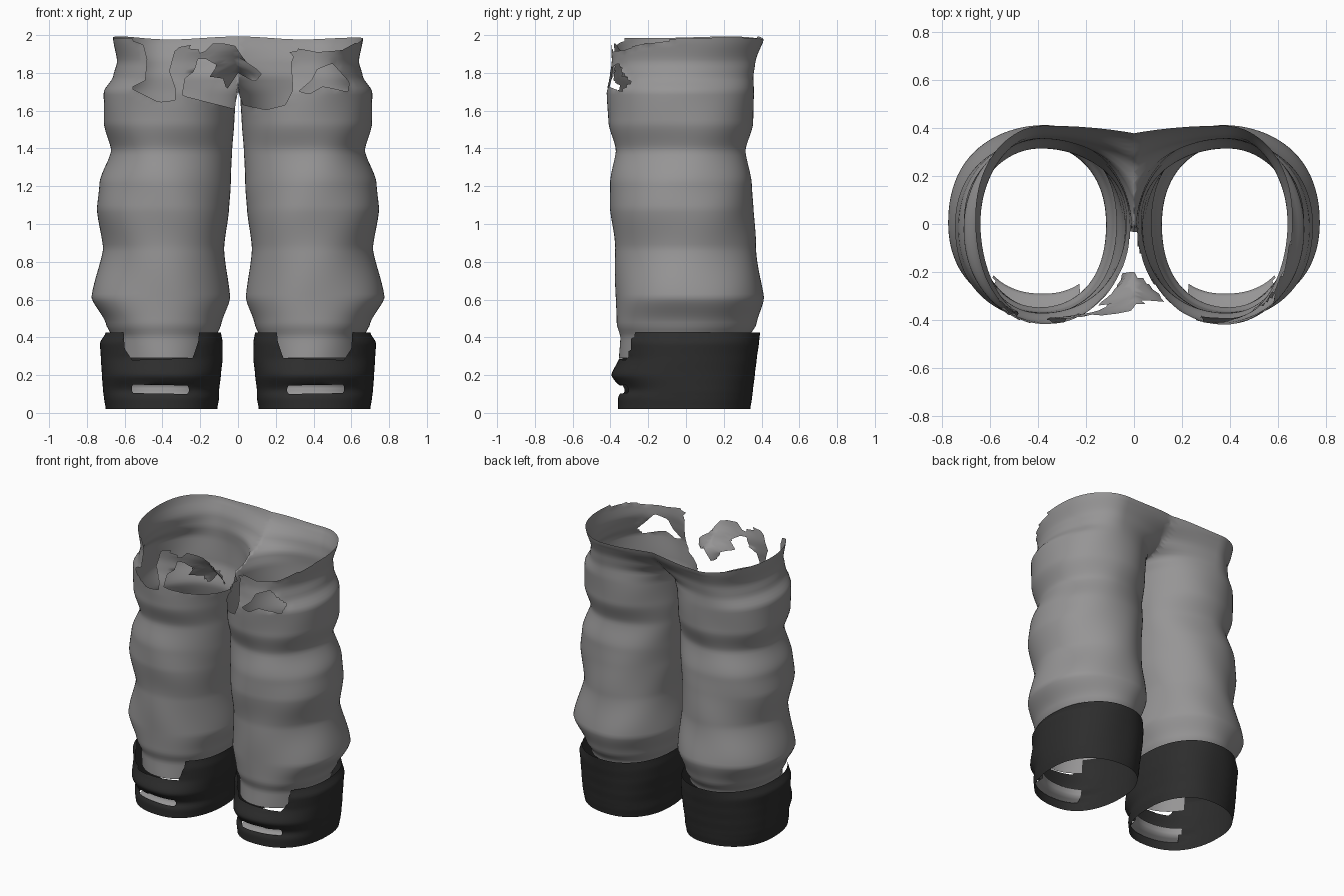
import bpy, bmesh, math
from mathutils import Vector

if "Cube" in bpy.data.objects:
    bpy.data.objects.remove(bpy.data.objects["Cube"])

CX = 0.38   # distance of each leg axis from the middle


def material(name, rgb):
    m = bpy.data.materials.new(name)
    m.diffuse_color = (*rgb, 1)
    m.use_nodes = True
    m.node_tree.nodes["Principled BSDF"].inputs["Base Color"].default_value = m.diffuse_color
    return m


GREY = material("grey cloth", (0.305, 0.30, 0.302))
BLACK = material("black leather", (0.026, 0.026, 0.026))

# rows: height, outer x, inner x, front y, back y
LEG = [(0.29, .66, .12, -.355, .31), (0.40, .665, .115, -.35, .33), (0.47, .70, .09, -.37, .37),
       (0.61, .78, .045, -.37, .415), (0.87, .71, .07, -.375, .37), (1.08, .75, .05, -.405, .355),
       (1.22, .735, .04, -.40, .35), (1.39, .67, .03, -.37, .315), (1.53, .71, .02, -.41, .355),
       (1.70, .71, .01, -.42, .36), (1.78, .66, -.02, -.405, .355), (1.86, .64, -.18, -.395, .365),
       (1.985, .665, -.60, -.40, .41)]
CUFF = [(0.02, .70, .11, -.36, .34), (0.08, .71, .10, -.36, .35), (0.12, .715, .10, -.34, .355),
        (0.20, .72, .09, -.395, .365), (0.29, .725, .08, -.355, .375), (0.37, .73, .08, -.355, .385),
        (0.425, .70, .09, -.345, .39)]
# cloth showing through the slot, bowed inwards behind the cuff
PATCH = [(0.075, .70, .11, -.352, .34), (0.10, .66, .12, -.30, .30), (0.15, .66, .12, -.29, .30),
         (0.185, .70, .11, -.375, .34)]


def row_at(rows, z):
    """Smooth interpolation between profile rows."""
    for a, b in zip(rows, rows[1:]):
        if z <= b[0]:
            break
    t = min(1, max(0, (z - a[0]) / (b[0] - a[0])))
    t = 0.5 * t + 0.5 * t * t * (3 - 2 * t)
    return [p + (q - p) * t for p, q in zip(a[1:], b[1:])]


def tube(bm, rows, side, nz, fold, power, n=88):
    """Open tube with four independent radii per height."""
    z0, z1 = rows[0][0], rows[-1][0]
    rings = []
    for i in range(nz + 1):
        z = z0 + (z1 - z0) * i / nz
        out, inn, front, back = row_at(rows, z)
        ring = []
        for k in range(n):
            a = 2 * math.pi * k / n
            c, s = math.cos(a), math.sin(a)
            px = math.copysign(abs(c) ** power, c)
            py = math.copysign(abs(s) ** power, s)
            f = 1 + fold * (math.sin(3 * a + 9 * z) + math.sin(5 * a - 13 * z))
            x = CX + px * (out - CX if c > 0 else CX - inn) * f
            y = py * (back if s > 0 else -front) * f
            ring.append(bm.verts.new((side * x, y, z)))
        rings.append(ring)
    for lo, hi in zip(rings, rings[1:]):
        for k in range(n):
            f = [lo[k], lo[(k + 1) % n], hi[(k + 1) % n], hi[k]]
            bm.faces.new(f if side > 0 else f[::-1])


def keep_front(bm, top, half):
    """Below the given height keep only the front panel."""
    low = []
    for f in bm.faces:
        c = f.calc_center_median()
        if c.z < top and not (c.y < 0 and abs(abs(c.x) - 0.405) < half):
            low.append(f)
    bmesh.ops.delete(bm, geom=low, context='FACES')


def inside(poly, x, z):
    hit = False
    for (x0, z0), (x1, z1) in zip(poly, poly[1:] + poly[:1]):
        if (z0 > z) != (z1 > z) and x < x0 + (x1 - x0) * (z - z0) / (z1 - z0):
            hit = not hit
    return hit


def nearest(polys, p):
    best, dist = p, 9
    for poly in polys:
        for a, b in zip(poly, poly[1:] + poly[:1]):
            a, b = Vector(a), Vector(b)
            d = b - a
            q = a + d * min(1, max(0, (p - a).dot(d) / d.dot(d)))
            if (q - p).length < dist:
                best, dist = q, (q - p).length
    return best, dist


def cut_front(bm, holes, keep=()):
    """Tear holes in the front wall and pull the torn edge onto the outline."""
    def gone(f):
        c = f.calc_center_median()
        return (c.y < -0.02 and any(inside(h, c.x, c.z) for h in holes)
                and not any(inside(k, c.x, c.z) for k in keep))
    dead = [f for f in bm.faces if gone(f)]
    edge = {v for f in dead for v in f.verts}
    bmesh.ops.delete(bm, geom=dead, context='FACES')
    for v in edge:
        if v.is_valid:
            q, d = nearest(list(holes) + list(keep), Vector((v.co.x, v.co.z)))
            if d < 0.022:
                v.co.x, v.co.z = q


def finish(name, bm, mat):
    bmesh.ops.delete(bm, geom=[v for v in bm.verts if not v.link_faces], context='VERTS')
    me = bpy.data.meshes.new(name)
    bm.to_mesh(me)
    bm.free()
    me.materials.append(mat)
    ob = bpy.data.objects.new(name, me)
    bpy.context.collection.objects.link(ob)
    for p in me.polygons:
        p.use_smooth = True


# Trousers: two legs trimmed at the middle plane and welded
bm = bmesh.new()
for side in (-1, 1):
    part = bmesh.new()
    tube(part, LEG, side, 90, 0.006, 0.97)
    bmesh.ops.bisect_plane(part, geom=part.verts[:] + part.edges[:] + part.faces[:],
                           plane_co=(0, 0, 0), plane_no=(side, 0, 0), clear_inner=True)
    keep_front(part, 0.38, 0.20)
    tmp = bpy.data.meshes.new("tmp")
    part.to_mesh(tmp)
    part.free()
    bm.from_mesh(tmp)
    bpy.data.meshes.remove(tmp)
bmesh.ops.remove_doubles(bm, verts=[v for v in bm.verts if abs(v.co.x) < 1e-4], dist=0.002)

# Torn waist front, with a loose scrap left in the opening
tear = [(-.57, 2.1), (-.56, 1.97), (-.50, 1.95), (-.48, 1.87), (-.49, 1.76), (-.57, 1.72), (-.42, 1.645),
        (-.335, 1.655), (-.33, 1.71), (-.365, 1.81), (-.335, 1.92), (-.27, 1.96), (-.20, 1.92),
        (-.23, 1.81), (-.28, 1.77), (-.295, 1.68), (-.02, 1.61), (0, 1.70), (.03, 1.63), (.15, 1.605),
        (.25, 1.63), (.29, 1.71), (.28, 1.86), (.32, 1.93), (.42, 1.91), (.55, 1.92), (.66, 1.98), (.66, 2.1)]
gap = [(.32, 1.70), (.38, 1.69), (.45, 1.73), (.58, 1.70), (.59, 1.75), (.50, 1.85), (.42, 1.82), (.39, 1.76)]
scrap = [(-.20, 1.89), (-.13, 1.96), (-.02, 1.95), (.04, 1.86), (.13, 1.80), (.09, 1.75), (0, 1.80),
         (-.06, 1.71), (-.08, 1.77), (-.15, 1.78), (-.11, 1.84)]
cut_front(bm, [tear, gap], [scrap])
# uneven waistband edge
for v in bm.verts:
    if v.co.z > 1.96:
        v.co.z += 0.008 * math.sin(9 * v.co.x + 4 * v.co.y)
finish("trousers", bm, GREY)

# Cuffs: notched at the top front, with a cloth-backed slot below
for side, name in ((-1, "left"), (1, "right")):
    bm = bmesh.new()
    tube(bm, CUFF, side, 30, 0.003, 0.88)
    notch = [(side * x, z) for x, z in ((.20, .5), (.21, .38), (.24, .29), (.56, .28), (.60, .34), (.61, .5))]
    slot = [(side * x, z) for x, z in ((.26, .10), (.56, .105), (.56, .15), (.26, .145))]
    cut_front(bm, [notch, slot])
    finish(name + "_cuff", bm, BLACK)
    bm = bmesh.new()
    tube(bm, PATCH, side, 8, 0, 0.88)
    keep_front(bm, 1, 0.18)
    finish(name + "_slot_lining", bm, GREY)
